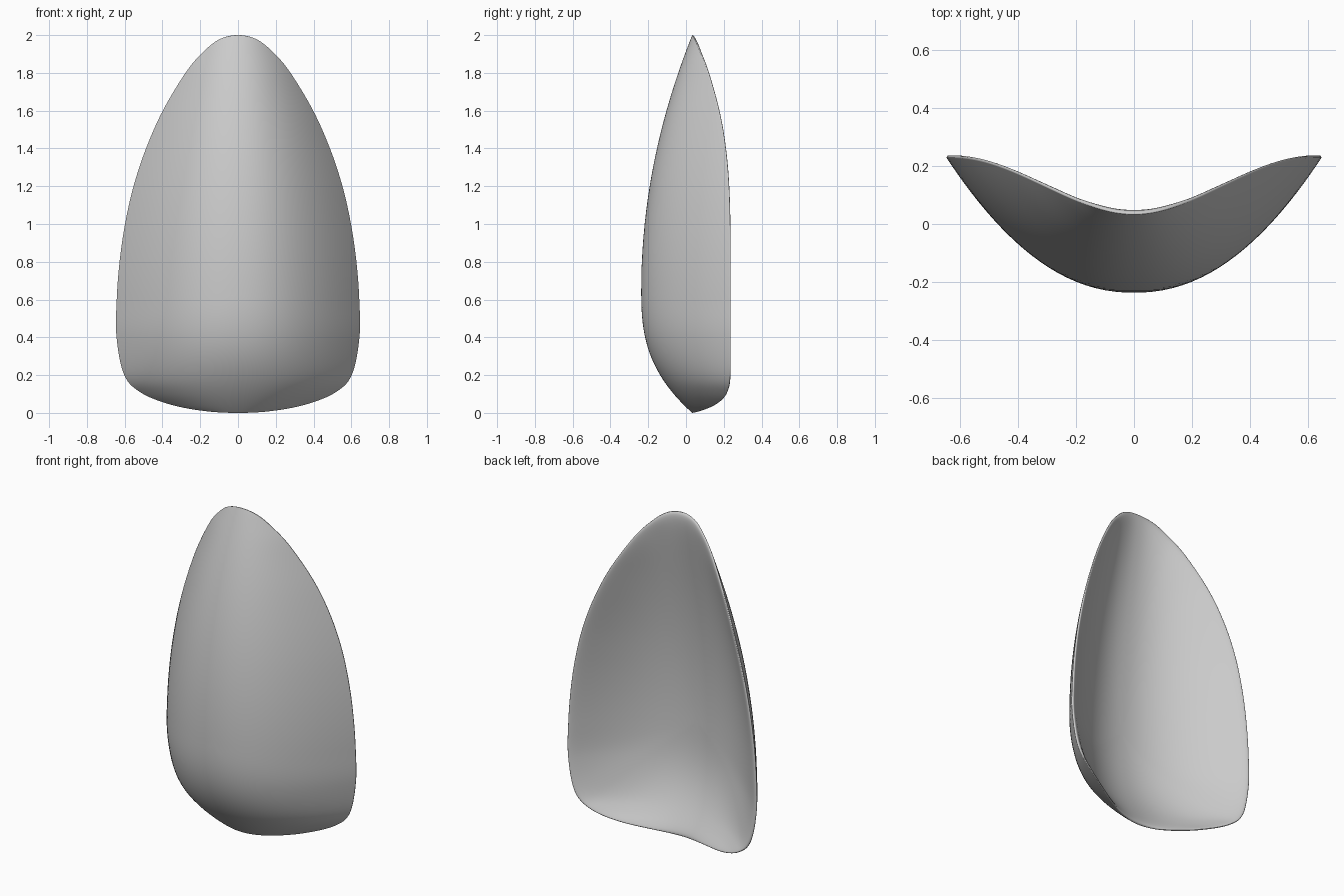
import bpy, bmesh, math
from mathutils import Vector

cube = bpy.data.objects.get("Cube")
if cube:
    bpy.data.objects.remove(cube, do_unlink=True)

CENTRE_Z = 0.65    # height of the deepest point
TOP_Z = 2.0
EDGE_Y = 0.033     # depth of the rim at its top and bottom
BULGE = 0.27       # how far the front swells out
THICKNESS = 0.13
RINGS, STEPS = 30, 8

# Half outline from top to bottom (x, z), mirrored into a closed loop
half = [(0, 2), (0.1, 1.977), (0.19, 1.905), (0.278, 1.8), (0.398, 1.6),
        (0.487, 1.4), (0.553, 1.2), (0.598, 1.0), (0.627, 0.8), (0.642, 0.6),
        (0.643, 0.4), (0.602, 0.2), (0.51, 0.105), (0.35, 0.042), (0.17, 0.009), (0, 0)]
loop = [Vector(p) for p in half + [(-x, z) for x, z in half[-2:0:-1]]]


def smooth_loop(points, steps):
    """Closed smooth curve through the points."""
    result = []
    n = len(points)
    for i in range(n):
        a, b, c, d = (points[(i + k) % n] for k in (-1, 0, 1, 2))
        for s in range(steps):
            t = s / steps
            result.append(0.5 * (2 * b + (c - a) * t + (2 * a - 5 * b + 4 * c - d) * t ** 2
                                 + (3 * b - a - 3 * c + d) * t ** 3))
    return result


outline = smooth_loop(loop, STEPS)
right_side = outline[:(len(half) - 1) * STEPS + 1]


def half_width(z):
    """Half width of the outline at a height."""
    for a, b in zip(right_side, right_side[1:]):
        if b.y <= z <= a.y:
            return a.x + (b.x - a.x) * (a.y - z) / max(a.y - b.y, 1e-9)
    return 0


def rim_y(x):
    """The side edges sweep backwards."""
    s = min(abs(x) / 0.62, 1)
    return EDGE_Y + 0.195 * s * s * (3 - 2 * s)


def front_y(x, z):
    """Bulging front: a tall centre line bent back to the rim on each side."""
    if z > CENTRE_Z:
        drop = ((z - CENTRE_Z) / (TOP_Z - CENTRE_Z)) ** 2
    else:
        drop = ((CENTRE_Z - z) / CENTRE_Z) ** 2.7
    middle = EDGE_Y - BULGE * (1 - drop)
    w = half_width(z)
    u = min(abs(x) / w, 1) if w > 1e-6 else 0
    return middle + (rim_y(w) - middle) * u ** 2.15


bm = bmesh.new()


def ring(angle):
    """One ring of the shell: negative angles lie in front, positive behind."""
    t = math.sin(abs(angle))
    extra = THICKNESS * math.cos(angle) if angle > 0 else 0
    verts = []
    for p in outline:
        x, z = p.x * t, CENTRE_Z + (p.y - CENTRE_Z) * t
        verts.append(bm.verts.new((x, front_y(x, z) + extra, z)))
    return verts


# Rings run from the front centre out to the rim, then back in behind
quarter = math.pi / 2
angles = [-quarter * i / RINGS for i in range(1, RINGS + 1)]
angles += [quarter * i / RINGS for i in range(RINGS - 1, 0, -1)]
rings = [ring(a) for a in angles]
n = len(outline)
for r0, r1 in zip(rings, rings[1:]):
    for i in range(n):
        j = (i + 1) % n
        bm.faces.new((r0[i], r0[j], r1[j], r1[i]))

# Close the middle of both sides
for verts, y in ((rings[0], EDGE_Y - BULGE), (rings[-1], EDGE_Y - BULGE + THICKNESS)):
    tip = bm.verts.new((0, y, CENTRE_Z))
    for i in range(n):
        bm.faces.new((verts[i], verts[(i + 1) % n], tip))
bmesh.ops.recalc_face_normals(bm, faces=bm.faces)

mesh = bpy.data.meshes.new("curved_shell")
bm.to_mesh(mesh)
bm.free()
shell = bpy.data.objects.new("curved_shell", mesh)
bpy.context.collection.objects.link(shell)
for face in mesh.polygons:
    face.use_smooth = True

# Plain grey
grey = bpy.data.materials.new("light_grey")
grey.use_nodes = True
colour = (0.6, 0.6, 0.6, 1)
grey.diffuse_color = colour
grey.node_tree.nodes["Principled BSDF"].inputs["Base Color"].default_value = colour
mesh.materials.append(grey)
